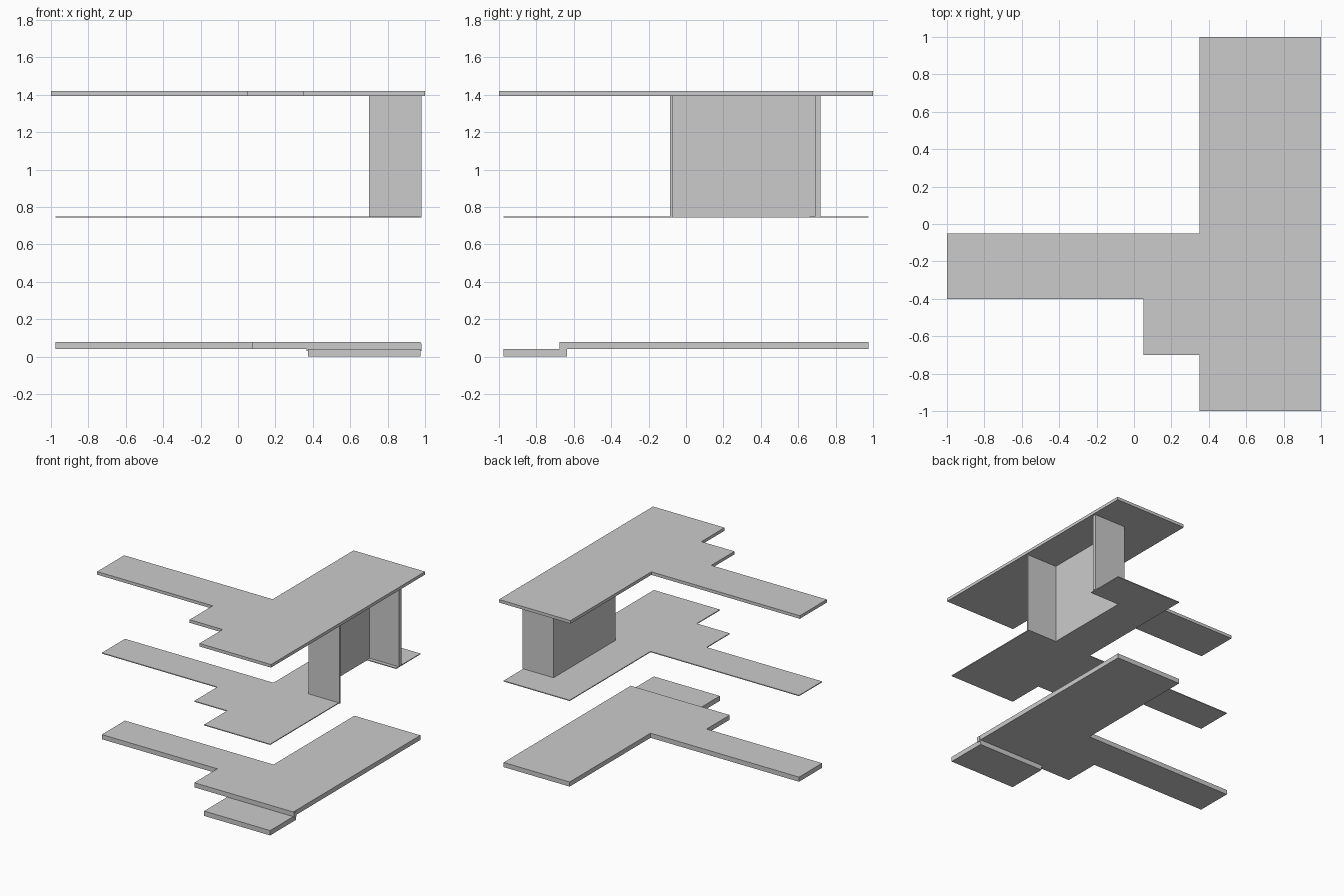
import bpy, bmesh

if "Cube" in bpy.data.objects:
    bpy.data.objects.remove(bpy.data.objects["Cube"])


def prism(name, outline, z0, z1):
    """Extrude a flat counter-clockwise outline from z0 to z1."""
    bm = bmesh.new()
    face = bm.faces.new([bm.verts.new((x, y, z0)) for x, y in outline])
    top = bmesh.ops.extrude_face_region(bm, geom=[face])
    verts = [v for v in top["geom"] if isinstance(v, bmesh.types.BMVert)]
    bmesh.ops.translate(bm, verts=verts, vec=(0, 0, z1 - z0))
    bmesh.ops.recalc_face_normals(bm, faces=bm.faces[:])
    mesh = bpy.data.meshes.new(name)
    bm.to_mesh(mesh)
    bm.free()
    obj = bpy.data.objects.new(name, mesh)
    bpy.context.collection.objects.link(obj)
    return obj


def box(name, x0, x1, y0, y1, z0, z1):
    return prism(name, [(x0, y0), (x1, y0), (x1, y1), (x0, y1)], z0, z1)


def plan(i, lowered_front=False, notch=None):
    """Building footprint, inset by i; optional stair notch on the right edge."""
    r = 1 - i
    if lowered_front:
        pts = [(0.05 + i, -0.7 + i), (r, -0.7 + i)]
    else:
        pts = [(0.05 + i, -0.7 + i), (0.35 + i, -0.7 + i), (0.35 + i, -r), (r, -r)]
    if notch:
        x, y0, y1 = notch
        pts += [(r, y0), (x, y0), (x, y1), (r, y1)]
    pts += [(r, r), (0.35 + i, r), (0.35 + i, -0.05 - i),
            (-r, -0.05 - i), (-r, -0.4 + i), (0.05 + i, -0.4 + i)]
    return pts


# Roof with a small overhang
prism("roof_slab", plan(0), 1.395, 1.42)

# Thin middle floor, open over the recess
prism("middle_floor", plan(0.025, notch=(0.71, -0.07, 0.66)), 0.743, 0.75)

# Recess walls between middle floor and roof
box("recess_back_wall", 0.70, 0.71, -0.07, 0.69, 0.743, 1.395)
box("recess_front_wall", 0.70, 0.982, -0.085, -0.07, 0.743, 1.395)
box("recess_rear_wall", 0.70, 0.982, 0.69, 0.72, 0.75, 1.395)

# Ground floor, lowered one step at the front
prism("ground_floor", plan(0.025, lowered_front=True), 0.04, 0.078)
box("lower_floor", 0.375, 0.975, -0.975, -0.637, 0.0, 0.04)
box("step_edge", 0.365, 0.98, -0.672, -0.64, 0.03, 0.07)
